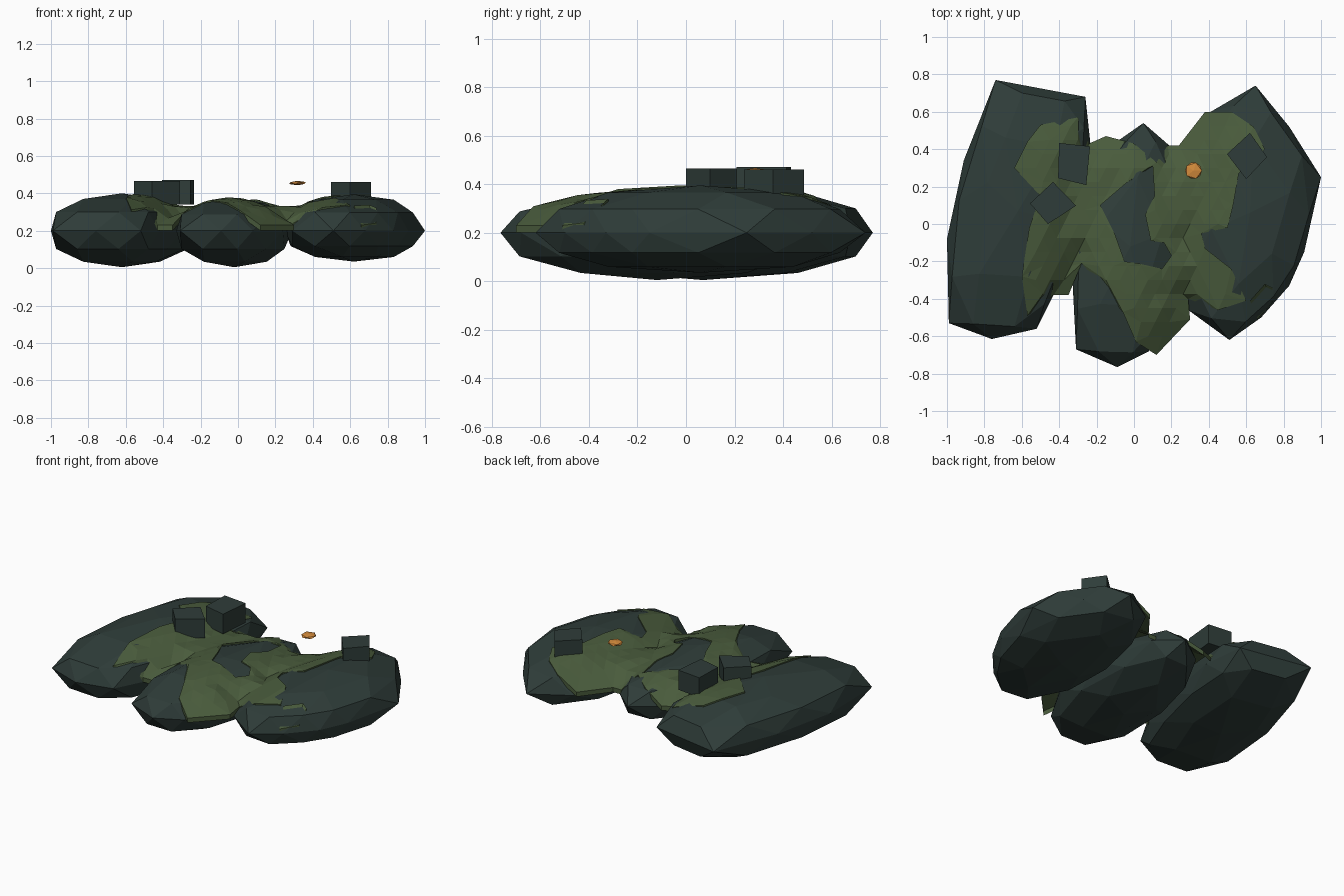
import bpy, bmesh, math
from mathutils import Vector
from mathutils.bvhtree import BVHTree
from mathutils.geometry import delaunay_2d_cdt

if "Cube" in bpy.data.objects:
    bpy.data.objects.remove(bpy.data.objects["Cube"])


def material(name, rgb):
    m = bpy.data.materials.new(name)
    m.diffuse_color = (*rgb, 1)
    m.use_nodes = True
    m.node_tree.nodes["Principled BSDF"].inputs["Base Color"].default_value = m.diffuse_color
    return m


STONE = material("dark green stone", (0.028, 0.046, 0.041))
MOSS = material("moss green", (0.067, 0.105, 0.045))
AMBER = material("amber orange", (0.66, 0.26, 0.045))


def finish(bm, name, mat):
    bmesh.ops.recalc_face_normals(bm, faces=bm.faces[:])
    me = bpy.data.meshes.new(name)
    bm.to_mesh(me)
    me.materials.append(mat)
    ob = bpy.data.objects.new(name, me)
    bpy.context.collection.objects.link(ob)
    return bm


def hull(points, name, mat):
    bm = bmesh.new()
    for p in points:
        bm.verts.new(p)
    bmesh.ops.convex_hull(bm, input=bm.verts[:])
    loose = [v for v in bm.verts if not v.link_faces]
    bmesh.ops.delete(bm, geom=loose, context='VERTS')
    return finish(bm, name, mat)


def boulder(name, outline, centre, top, bottom):
    """Faceted flat boulder: widest outline at z=0.2, shrinking rings to two poles."""
    c = Vector(centre)
    ring = [Vector(p) for p in outline]
    n = len(ring)
    pts = [(p.x, p.y, 0.2) for p in ring]
    for h in (top - 0.2, bottom - 0.2):
        for i in range(n):
            mid = c + ((ring[i] + ring[(i + 1) % n]) / 2 - c) * 0.94
            pts.append((mid.x, mid.y, 0.2 + h * 0.5))
            if i % 2 == 0:
                q = c + (ring[i] - c) * 0.56
                pts.append((q.x, q.y, 0.2 + h * 0.85))
        pts.append((c.x, c.y, 0.2 + h))
    return hull(pts, name, STONE)


# Three boulders
rocks = [
    boulder("left_boulder",
            [(-0.74, 0.77), (-0.45, 0.71), (-0.26, 0.68), (-0.23, 0.4), (-0.3, 0.0),
             (-0.42, -0.36), (-0.52, -0.56), (-0.76, -0.615), (-0.99, -0.53),
             (-1.0, -0.08), (-0.91, 0.34)], (-0.62, 0.07), 0.4, 0.005),
    boulder("middle_boulder",
            [(-0.31, -0.67), (-0.09, -0.765), (0.08, -0.68), (0.24, -0.4), (0.29, 0.0),
             (0.2, 0.41), (0.05, 0.54), (-0.15, 0.4), (-0.29, 0.1), (-0.33, -0.28)],
            (-0.02, -0.12), 0.375, 0.005),
    boulder("right_boulder",
            [(0.65, 0.74), (0.83, 0.52), (1.0, 0.25), (0.91, -0.15), (0.83, -0.33),
             (0.68, -0.5), (0.51, -0.62), (0.29, -0.46), (0.25, -0.1), (0.27, 0.25),
             (0.41, 0.6)], (0.62, 0.06), 0.395, 0.035),
]
trees = [BVHTree.FromBMesh(b) for b in rocks]


def rock_height(x, y):
    hits = [t.ray_cast(Vector((x, y, 2)), Vector((0, 0, -1)))[0] for t in trees]
    return max([h.z for h in hits if h], default=0)


def edge_distance(p, loop):
    best = 9
    for a, b in zip(loop, loop[1:] + loop[:1]):
        d = b - a
        t = max(0, min(1, (p - a).dot(d) / d.length_squared))
        best = min(best, (p - a - d * t).length)
    return best


def moss(name, outline, hole=None):
    """Sheet draped over the boulders, filling the gaps, with a short skirt."""
    outer = [Vector(p) for p in outline]
    loops = [list(range(len(outer)))]
    pts = outer[:]
    if hole:
        inner = [Vector(p) for p in hole]
        loops.append(list(range(len(pts), len(pts) + len(inner))))
        pts += inner
    step = 0.075
    grid = [Vector((i * step + (j % 2) * step / 2, j * step))
            for i in range(-10, 12) for j in range(-10, 10)]
    pts += [p for p in grid if edge_distance(p, outer) > 0.03]
    verts, _, faces, *_ = delaunay_2d_cdt(pts, [], loops, 2, 1e-5)
    bm = bmesh.new()
    vs = []
    for v in verts:
        floor = 0.23 + min(edge_distance(v, outer), 0.15) * 0.68
        vs.append(bm.verts.new((v.x, v.y, max(floor, rock_height(v.x, v.y) + 0.01))))
    for f in faces:
        bm.faces.new([vs[i] for i in f])
    bmesh.ops.delete(bm, geom=[v for v in bm.verts if not v.link_faces], context='VERTS')
    bmesh.ops.recalc_face_normals(bm, faces=bm.faces[:])
    rim = [e for e in bm.edges if e.is_boundary]
    ext = bmesh.ops.extrude_edge_only(bm, edges=rim)["geom"]
    for v in ext:
        if isinstance(v, bmesh.types.BMVert):
            v.co.z -= 0.03
    finish(bm, name, MOSS)


# Moss sheet and one small stray patch
moss("moss_sheet",
     [(-0.5, 0.53), (-0.3, 0.57), (-0.24, 0.43), (-0.15, 0.47), (0.0, 0.43), (0.12, 0.33),
      (0.18, 0.42), (0.24, 0.42), (0.38, 0.6), (0.52, 0.6), (0.64, 0.52), (0.7, 0.4),
      (0.56, 0.27), (0.53, 0.1), (0.5, -0.02), (0.36, -0.05), (0.38, -0.13),
      (0.52, -0.24), (0.6, -0.41), (0.45, -0.46), (0.29, -0.4), (0.3, -0.51),
      (0.12, -0.7), (0.01, -0.63), (-0.06, -0.47), (-0.28, -0.21), (-0.35, -0.38),
      (-0.43, -0.38), (-0.57, -0.49), (-0.6, -0.28), (-0.56, -0.02), (-0.5, 0.15),
      (-0.64, 0.3), (-0.57, 0.44)],
     [(0.1, 0.31), (-0.04, 0.22), (-0.18, 0.1), (-0.1, -0.06), (-0.05, -0.2),
      (0.02, -0.21), (0.15, -0.24), (0.2, -0.17), (0.16, -0.1), (0.09, -0.09),
      (0.06, 0.05), (0.11, 0.15)])
moss("moss_patch", [(0.7, -0.32), (0.62, -0.41), (0.66, -0.51), (0.74, -0.42), (0.74, -0.34)])

# Stone blocks on top
blocks = [
    ([(-0.40, 0.433), (-0.235, 0.415), (-0.255, 0.208), (-0.406, 0.245)], 0.47),
    ([(-0.433, 0.225), (-0.31, 0.098), (-0.46, 0.0), (-0.556, 0.11)], 0.465),
    ([(0.497, 0.374), (0.62, 0.487), (0.711, 0.358), (0.6, 0.24)], 0.46),
]
for i, (corners, top) in enumerate(blocks):
    hull([(x, y, z) for x, y in corners for z in (0.34, top)], f"stone_block_{i + 1}", STONE)

# Small floating amber pebble
bm = bmesh.new()
bmesh.ops.create_icosphere(bm, subdivisions=1, radius=1)
for v in bm.verts:
    v.co = Vector((0.318 + v.co.x * 0.05, 0.285 + v.co.y * 0.05, 0.455 + v.co.z * 0.012))
finish(bm, "amber_pebble", AMBER)
